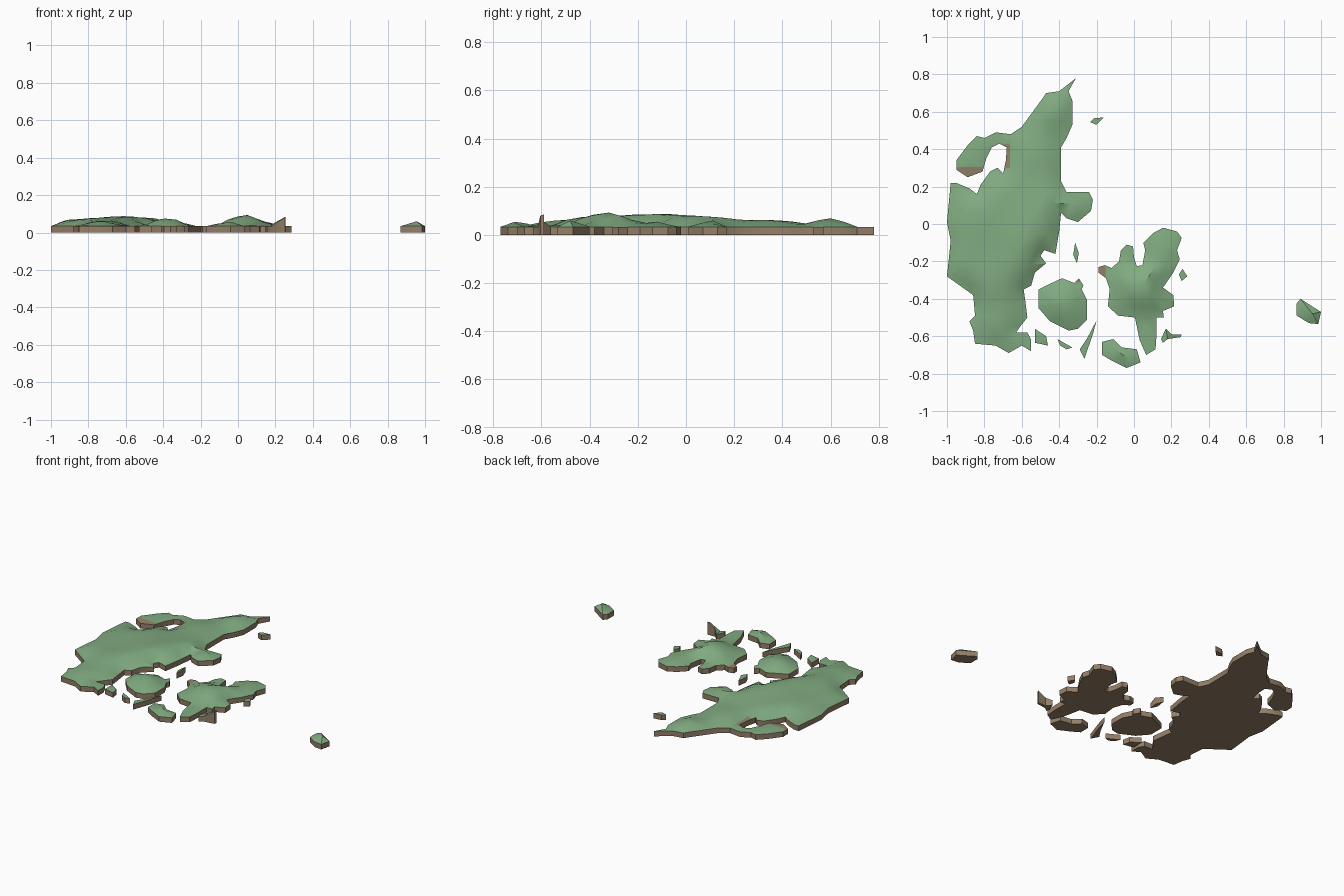
import bpy, bmesh, math
from mathutils import Vector, geometry

if "Cube" in bpy.data.objects:
    bpy.data.objects.remove(bpy.data.objects["Cube"])

EDGE = 0.034   # height of the shoreline


def material(name, rgb):
    m = bpy.data.materials.new(name)
    m.diffuse_color = (*rgb, 1)
    m.use_nodes = True
    m.node_tree.nodes["Principled BSDF"].inputs["Base Color"].default_value = m.diffuse_color
    return m


GRASS = material("grass_green", (0.22, 0.41, 0.22))
EARTH = material("earth_brown", (0.30, 0.215, 0.14))


def inside(p, poly):
    hit = False
    for a, b in zip(poly, poly[1:] + poly[:1]):
        if (a.y > p.y) != (b.y > p.y) and p.x < (b.x - a.x) * (p.y - a.y) / (b.y - a.y) + a.x:
            hit = not hit
    return hit


def shore_distance(p, poly):
    best = 9.0
    for a, b in zip(poly, poly[1:] + poly[:1]):
        t = max(0, min(1, (p - a).dot(b - a) / (b - a).length_squared))
        best = min(best, (p - a.lerp(b, t)).length)
    return best


def hill(p, poly, peaks):
    # rolling ground that falls to the shoreline; peaks are (x, y, rise, radius)
    rise = 0.012
    for x, y, h, r in peaks:
        t = min(1, math.hypot(p.x - x, p.y - y) / r)
        rise = max(rise, h * (1 - t ** 1.5))
    rise += 0.005 * math.sin(15 * p.x + 1) * math.sin(12 * p.y)
    return EDGE + max(0, rise) * min(1, shore_distance(p, poly) / 0.07)


def island(name, coast, peaks=(), step=0.055, bare=(), cliffs=()):
    """bare: boxes (x0, x1, y0, y1) of brown ground; cliffs: (outline index, height)."""
    poly = [Vector(c) for c in coast]
    points = list(poly)
    # interior points: hill tops plus a staggered grid
    tops = [Vector(k[:2]) for k in peaks if inside(Vector(k[:2]), poly)]
    points += tops
    n = int(2 / step)
    for j in range(-n, n + 1):
        for i in range(-n, n + 1):
            p = Vector(((i + 0.5 * (j % 2)) * step, j * step))
            if (inside(p, poly) and shore_distance(p, poly) > step * 0.4
                    and all((p - t).length > step * 0.5 for t in tops)):
                points.append(p)
    vs, _, fs, *_ = geometry.delaunay_2d_cdt(points, [], [list(range(len(poly)))], 1, 1e-5)

    bm = bmesh.new()
    top = [bm.verts.new((v.x, v.y, EDGE if shore_distance(v, poly) < 1e-3
                         else hill(v, poly, peaks))) for v in vs]
    for f in fs:
        bm.faces.new([top[i] for i in f])
    for index, z in cliffs:
        for v in top:
            if (v.co.xy - poly[index]).length < 1e-3:
                v.co.z = z
    # clean borders round the bare ground
    for x0, x1, y0, y1 in bare:
        for co, no in (((x0, 0, 0), (1, 0, 0)), ((x1, 0, 0), (1, 0, 0)),
                       ((0, y0, 0), (0, 1, 0)), ((0, y1, 0), (0, 1, 0))):
            faces = [f for f in bm.faces
                     if max(v.co.x for v in f.verts) > x0 and min(v.co.x for v in f.verts) < x1
                     and max(v.co.y for v in f.verts) > y0 and min(v.co.y for v in f.verts) < y1]
            edges = {e for f in faces for e in f.edges}
            verts = {v for f in faces for v in f.verts}
            bmesh.ops.bisect_plane(bm, geom=faces + list(edges) + list(verts),
                                   dist=1e-5, plane_co=co, plane_no=no)
    # green ground, brown where bare
    for f in bm.faces:
        c = f.calc_center_median()
        f.material_index = int(any(b[0] < c.x < b[1] and b[2] < c.y < b[3] for b in bare))
        if f.normal.z < 0:
            f.normal_flip()
    # earth walls and flat underside
    rim = [e for e in bm.edges if e.is_boundary]
    ext = bmesh.ops.extrude_edge_only(bm, edges=rim)["geom"]
    for g in ext:
        if isinstance(g, bmesh.types.BMVert):
            g.co.z = 0
        elif isinstance(g, bmesh.types.BMFace):
            g.material_index = 1
    low = [g for g in ext if isinstance(g, bmesh.types.BMEdge)
           and all(v.co.z == 0 for v in g.verts)]
    for f in bmesh.ops.triangle_fill(bm, edges=low, use_beauty=True)["geom"]:
        if isinstance(f, bmesh.types.BMFace):
            f.material_index = 1
    bmesh.ops.recalc_face_normals(bm, faces=bm.faces)

    mesh = bpy.data.meshes.new(name)
    bm.to_mesh(mesh)
    bm.free()
    mesh.materials.append(GRASS)
    mesh.materials.append(EARTH)
    ob = bpy.data.objects.new(name, mesh)
    bpy.context.collection.objects.link(ob)
    bpy.ops.object.select_all(action='DESELECT')
    ob.select_set(True)
    bpy.context.view_layer.objects.active = ob
    bpy.ops.object.shade_smooth_by_angle(angle=math.radians(35))


# large western land
island("west_mainland", [
    (-.31, .78), (-.35, .71), (-.33, .66), (-.33, .53), (-.36, .46), (-.39, .41), (-.39, .23),
    (-.36, .17), (-.24, .17), (-.22, .13), (-.23, .07), (-.30, .01), (-.36, .03), (-.39, .06),
    (-.40, -.04), (-.42, -.16), (-.48, -.14), (-.50, -.17), (-.47, -.21), (-.53, -.26),
    (-.55, -.33), (-.59, -.35), (-.58, -.42), (-.57, -.50), (-.61, -.55), (-.63, -.58),
    (-.57, -.58), (-.55, -.62), (-.55, -.68), (-.60, -.65), (-.67, -.69), (-.74, -.65),
    (-.85, -.64), (-.86, -.57), (-.88, -.52), (-.85, -.49), (-.86, -.38), (-1, -.28),
    (-.98, -.09), (-1, .01), (-.98, .22), (-.95, .22), (-.88, .19), (-.84, .16), (-.82, .21),
    (-.77, .28), (-.73, .30), (-.70, .27), (-.685, .34), (-.68, .41), (-.72, .43), (-.76, .41),
    (-.79, .35), (-.81, .28), (-.89, .25), (-.95, .29), (-.95, .34), (-.89, .42), (-.84, .47),
    (-.80, .46), (-.74, .49), (-.66, .48), (-.60, .52), (-.49, .67), (-.47, .70), (-.40, .71)],
    [(-.65, -.08, .05, .55), (-.55, .02, .048, .4), (-.68, -.2, .05, .4), (-.43, .6, .032, .16),
     (-.5, .3, .028, .3), (-.72, -.5, .028, .25)],
    bare=[(-.96, -.8, .24, .305), (-.7, -.663, .3, .425)])

# middle island
island("middle_island", [
    (-.51, -.35), (-.45, -.32), (-.385, -.29), (-.32, -.315), (-.295, -.29), (-.27, -.33),
    (-.28, -.35), (-.25, -.41), (-.25, -.51), (-.30, -.56), (-.35, -.57), (-.45, -.52),
    (-.51, -.45)],
    [(-.39, -.43, .036, .25)], bare=[(-.33, -.27, -.31, -.28)])

# eastern island
island("east_island", [
    (-.19, -.23), (-.155, -.22), (-.12, -.235), (-.08, -.20), (-.07, -.14), (-.04, -.11),
    (-.005, -.12), (0, -.18), (.015, -.225), (.045, -.22), (.06, -.14), (.05, -.10), (.10, -.05),
    (.155, -.02), (.23, -.04), (.255, -.075), (.23, -.14), (.245, -.19), (.21, -.26),
    (.155, -.34), (.21, -.38), (.215, -.44), (.155, -.465), (.16, -.50), (.12, -.50),
    (.12, -.60), (.115, -.67), (.065, -.70), (.03, -.62), (.005, -.50), (-.085, -.49),
    (-.14, -.44), (-.13, -.35), (-.15, -.29), (-.19, -.26)],
    [(.05, -.32, .056, .2), (.16, -.12, .02, .15)], bare=[(-.2, -.152, -.3, -.2)])

# southern island
island("south_island", [
    (-.17, -.63), (-.11, -.615), (-.065, -.66), (.015, -.67), (.035, -.74), (-.04, -.77),
    (-.12, -.73), (-.17, -.70)], [(-.06, -.70, .035, .15)])

# far eastern island
island("far_east_island", [
    (.87, -.425), (.89, -.40), (1, -.47), (.985, -.535), (.935, -.53), (.87, -.49)],
    [(.955, -.48, .055, .12)])

# slender and small islets
island("long_islet", [
    (-.20, -.515), (-.22, -.59), (-.265, -.72), (-.29, -.67), (-.25, -.61)])
island("southwest_islet", [
    (-.53, -.56), (-.47, -.60), (-.46, -.65), (-.53, -.635)], [(-.50, -.61, .03, .08)])
island("thin_islet", [(-.41, -.615), (-.33, -.66), (-.36, -.67), (-.395, -.65)])
island("cliff_islet", [
    (.145, -.615), (.17, -.56), (.2, -.59), (.255, -.59), (.25, -.605), (.18, -.615),
    (.155, -.635)], cliffs=[(3, .085), (4, .08), (2, .055)])
island("strait_islet", [
    (-.315, -.10), (-.295, -.155), (-.305, -.21), (-.325, -.165)], cliffs=[(1, .045)])
island("north_islet", [(-.235, .545), (-.215, .565), (-.16, .57), (-.2, .53)])
island("sound_islet", [(.24, -.27), (.26, -.24), (.285, -.28), (.255, -.305)])
